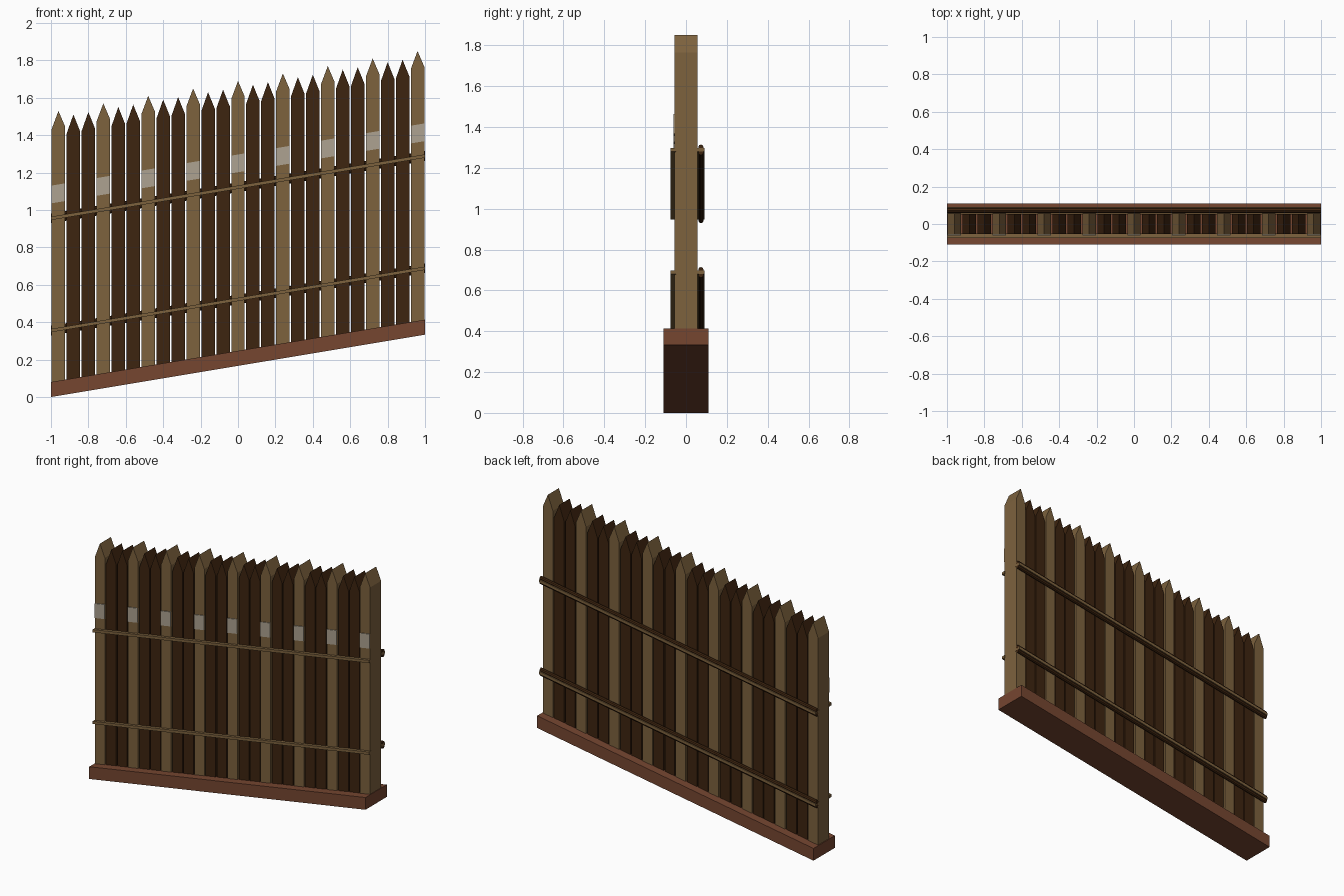
import bpy
import math

cube = bpy.data.objects.get("Cube")
if cube:
    bpy.data.objects.remove(cube, do_unlink=True)

SLOPE = 1 / 6  # the whole fence climbs towards +x


def material(name, rgb):
    m = bpy.data.materials.new(name)
    m.use_nodes = True
    m.diffuse_color = (*rgb, 1)
    m.node_tree.nodes["Principled BSDF"].inputs["Base Color"].default_value = (*rgb, 1)
    return m


LIGHT = material("light wood", (0.205, 0.122, 0.048))
DARK = material("dark wood", (0.048, 0.018, 0.005))
BASE = material("red brown wood", (0.181, 0.061, 0.030))
PALE = material("pale paint", (0.42, 0.365, 0.285))


def prism(name, profile, start, end, axis, mat):
    """Extrude a closed profile along x (y, z points) or y (x, z points), then shear it up the slope."""
    verts = []
    for d in (start, end):
        for a, z in profile:
            x, y = (d, a) if axis == "x" else (a, d)
            verts.append((x, y, z + SLOPE * (x + 1)))
    n = len(profile)
    faces = [tuple(range(n)), tuple(range(2 * n - 1, n - 1, -1))]
    faces += [((i + 1) % n, i, n + i, n + (i + 1) % n) for i in range(n)]
    if axis == "x":
        faces = [f[::-1] for f in faces]
    mesh = bpy.data.meshes.new(name)
    mesh.from_pydata(verts, [], faces)
    mesh.materials.append(mat)
    obj = bpy.data.objects.new(name, mesh)
    bpy.context.collection.objects.link(obj)
    return obj


def rect(a0, a1, z0, z1):
    return [(a0, z0), (a1, z0), (a1, z1), (a0, z1)]


# Sloping base beam
prism("base_beam", rect(-0.11, 0.11, 0, 0.08), -1, 1, "x", BASE)

# Pointed pickets: every third is a taller light post with a painted band
for i in range(25):
    x = -0.96 + 0.08 * i
    post = i % 3 == 0
    w = 0.036
    shoulder, tip = (1.433, 1.523) if post else (1.395, 1.49)
    depth = 0.057 if post else 0.054
    outline = [(x - w, 0.04), (x + w, 0.04), (x + w, shoulder), (x, tip), (x - w, shoulder)]
    prism("post" if post else "picket", outline, -depth, depth, "y", LIGHT if post else DARK)
    if post:
        prism("painted_band", rect(x - w, x + w, 1.035, 1.13), -0.062, -0.056, "y", PALE)

# Rails: a thin strip in front, a strip between two round rods behind
for z in (0.355, 0.955):
    prism("front_strip", rect(-0.075, -0.05, z - 0.009, z + 0.009), -1, 1, "x", LIGHT)
    prism("back_strip", rect(0.05, 0.09, z - 0.008, z + 0.008), -1, 1, "x", LIGHT)
    for side in (-1, 1):
        ring = [(0.073 + 0.013 * math.cos(k * math.tau / 8),
                 z + side * 0.013 + 0.013 * math.sin(k * math.tau / 8)) for k in range(8)]
        prism("back_rod", ring, -1, 1, "x", DARK)
